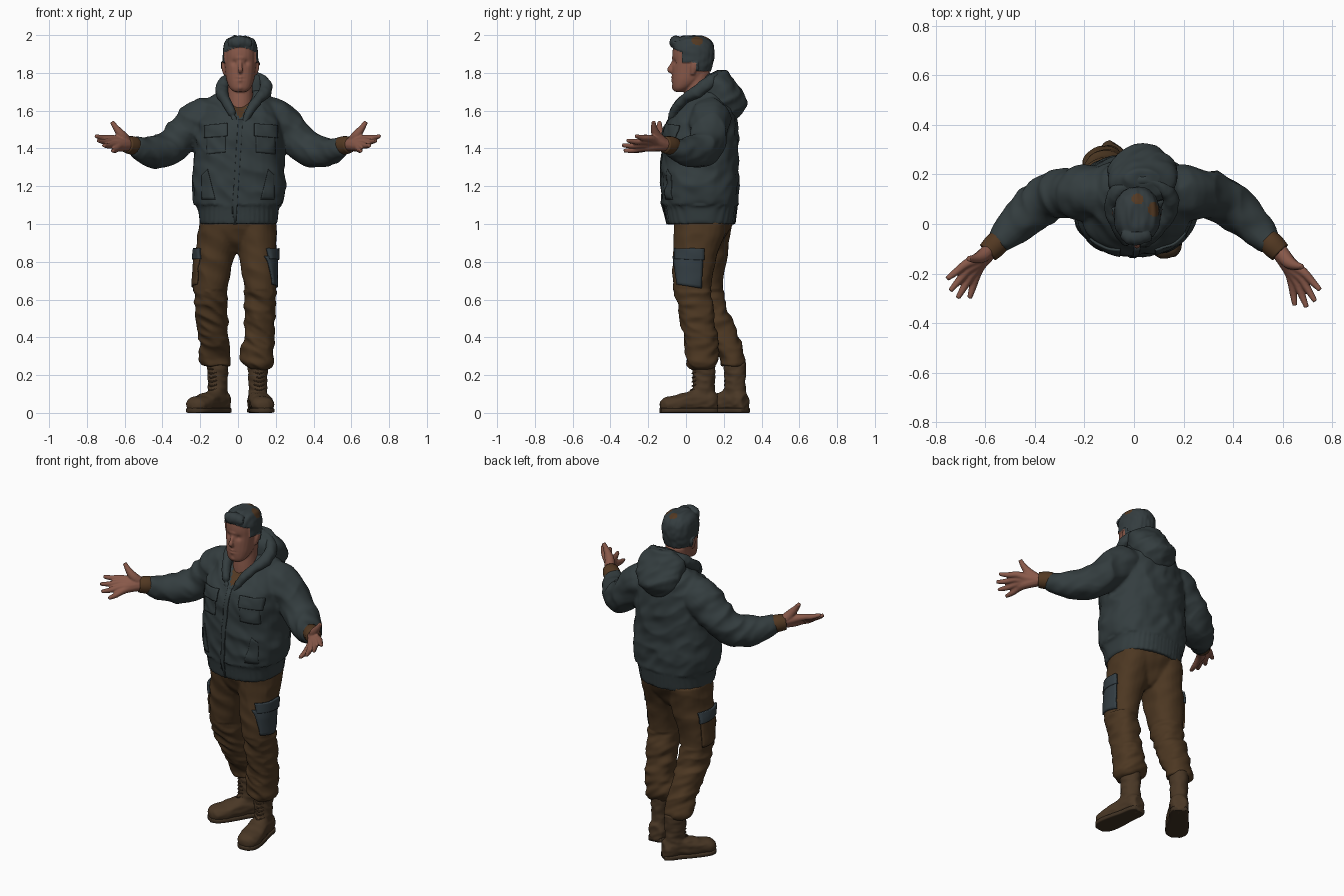
import bpy, bmesh, math
from mathutils import Vector, Matrix, noise
from mathutils.bvhtree import BVHTree

default = bpy.data.objects.get("Cube")
if default:
    bpy.data.objects.remove(default)


def material(name, rgb):
    m = bpy.data.materials.new(name)
    m.use_nodes = True
    m.diffuse_color = (*rgb, 1)
    bsdf = m.node_tree.nodes["Principled BSDF"]
    bsdf.inputs["Base Color"].default_value = (*rgb, 1)
    bsdf.inputs["Roughness"].default_value = 0.8
    return m


SLATE = material("slate cloth", (0.034, 0.047, 0.050))
POCKET = material("blue grey cloth", (0.034, 0.048, 0.057))
BROWN = material("brown trousers", (0.074, 0.039, 0.016))
BOOT = material("boot leather", (0.068, 0.039, 0.019))
SOLE = material("dark sole", (0.052, 0.032, 0.017))
SKIN = material("skin", (0.25, 0.10, 0.068))
RUST = material("rust brown", (0.085, 0.04, 0.016))
HAIR = material("dark hair", (0.034, 0.046, 0.050))


def spline(rows, steps=4):
    """Catmull-Rom interpolation of rows of numbers."""
    out = []
    for i in range(len(rows) - 1):
        a, b, c, d = (rows[max(0, min(len(rows) - 1, i + k))] for k in (-1, 0, 1, 2))
        for s in range(steps):
            t = s / steps
            out.append([q + t / 2 * (r - p + t * (2*p - 5*q + 4*r - e + t * (3*(q - r) + e - p)))
                        for p, q, r, e in zip(a, b, c, d)])
    return out + [list(rows[-1])]


def loft(bm, rows, axis=None, power=2.0, sides=24):
    """Closed skin through rings; axis z or y fixes the ring plane, None follows the path."""
    rows = spline(rows)
    rings = []
    for i, row in enumerate(rows):
        c, r1, r2 = Vector(row[:3]), max(row[3], .002), max(row[-1], .002)
        if axis:
            u, v = Vector((1, 0, 0)), Vector((0, 1, 0) if axis == "z" else (0, 0, 1))
        else:
            t = Vector(rows[min(i + 1, len(rows) - 1)][:3]) - Vector(rows[max(i - 1, 0)][:3])
            side = Vector((0, 0, 1)) if abs(t.normalized().z) < .9 else Vector((0, 1, 0))
            u = t.cross(side).normalized()
            v = u.cross(t).normalized()
        ring = []
        for k in range(sides):
            a = math.tau * k / sides
            f = [math.copysign(abs(w) ** (2 / power), w) for w in (math.cos(a), math.sin(a))]
            ring.append(bm.verts.new(c + u * f[0] * r1 + v * f[1] * r2))
        rings.append(ring)
    faces = [bm.faces.new(rings[0]), bm.faces.new(rings[-1][::-1])]
    for a, b in zip(rings, rings[1:]):
        for k in range(sides):
            n = (k + 1) % sides
            faces.append(bm.faces.new((a[k], b[k], b[n], a[n])))
    bmesh.ops.recalc_face_normals(bm, faces=faces)


def finish(name, bm, mats, voxel=0, smooth=2, fold=None, place=None):
    """Turn a bmesh into a smooth object, fusing its parts when voxel is set."""
    me = bpy.data.meshes.new(name)
    bm.to_mesh(me)
    bm.free()
    ob = bpy.data.objects.new(name, me)
    bpy.context.collection.objects.link(ob)
    if voxel:
        m = ob.modifiers.new("fuse", "REMESH")
        m.mode, m.voxel_size = "VOXEL", voxel
        m = ob.modifiers.new("soften", "SMOOTH")
        m.iterations, m.factor = smooth, 0.5
        dg = bpy.context.evaluated_depsgraph_get()
        me = bpy.data.meshes.new_from_object(ob.evaluated_get(dg))
        ob.modifiers.clear()
        ob.data = me
    if fold:
        moves = [v.normal * fold(v.co) for v in me.vertices]
        for v, d in zip(me.vertices, moves):
            v.co += d
    me.materials.clear()
    for m in mats:
        me.materials.append(m)
    if place:
        me.transform(place)
    for p in me.polygons:
        p.use_smooth = True
    return ob


def patch(name, target, mat, corners, axis, thick, n=10):
    """Cloth plate laid on the target: corners (u, z) seen along the signed axis."""
    tree = BVHTree.FromPolygons([v.co for v in target.data.vertices],
                                [p.vertices for p in target.data.polygons])
    bm = bmesh.new()
    a, b, c, d = (Vector(q) for q in corners)
    grid = []
    for j in range(n + 1):
        for i in range(n + 1):
            u, z = a.lerp(b, i / n).lerp(d.lerp(c, i / n), j / n)
            start = Vector((u, 0, z) if axis.y else (0, u, z)) - axis * 2
            hit = tree.ray_cast(start, axis)[0]
            grid.append(bm.verts.new(hit) if hit else None)
    for j in range(n):
        for i in range(n):
            k = j * (n + 1) + i
            quad = [grid[q] for q in (k, k + 1, k + n + 2, k + n + 1)]
            if all(quad):
                f = bm.faces.new(quad)
                f.normal_update()
                if f.normal.dot(axis) > 0:
                    f.normal_flip()
    ob = finish(name, bm, [mat])
    m = ob.modifiers.new("thickness", "SOLIDIFY")
    m.thickness, m.offset = thick, 1


def crease(p, sx, sz, amount):
    q = Vector((p.x * sx, p.y * sx, (p.z + .5 * p.x) * sz))
    return amount * (1 - 3 * abs(noise.noise(q))) + amount * noise.noise(q * 2.1)


# Jacket: body, hem band and sleeves fused together
bm = bmesh.new()
loft(bm, [(.002, .078, 1.0, .205, .183), (.002, .078, 1.08, .216, .193), (.004, .076, 1.11, .232, .198),
          (.005, .075, 1.2, .245, .202), (.005, .075, 1.35, .238, .202), (.005, .08, 1.5, .228, .193),
          (.008, .1, 1.58, .21, .16), (.012, .128, 1.65, .175, .115), (.02, .145, 1.7, .115, .08)], "z", 2.4, 40)
for s in (-1, 1):
    loft(bm, [(s*.1, .125, 1.575, .09), (s*.2, .125, 1.55, .11), (s*.28, .125, 1.483, .098),
              (s*.355, .1, 1.41, .093), (s*.42, .05, 1.382, .087), (s*.49, -.015, 1.388, .07),
              (s*.555, -.08, 1.412, .046)])
jacket = finish("jacket", bm, [SLATE, RUST], .01, 4,
                lambda p: crease(p, 7, 9, .006) if p.z > 1.1 else .0015 * math.sin(p.x * 250))
for f in jacket.data.polygons:
    c = f.center
    if c.y < .03 and 1.56 < c.z < 1.66 and abs(c.x - .012) < (c.z - 1.55) * .5:
        f.material_index = 1

# Hood lying on the back, and the open collar
bm = bmesh.new()
loft(bm, [(.035, .2, 1.54, .06, .05), (.035, .205, 1.59, .105, .09), (.035, .205, 1.645, .133, .12),
          (.035, .185, 1.71, .142, .105), (.035, .17, 1.77, .125, .075), (.035, .19, 1.812, .07, .03)], "z")
finish("hood", bm, [SLATE], .009, 3, lambda p: crease(p, 8, 12, .005))
bm = bmesh.new()
for s in (-1, 1):
    loft(bm, [(.01 + s*.02, -.085, 1.53, .012), (.013 + s*.05, -.062, 1.6, .021), (.02 + s*.085, -.012, 1.655, .027),
              (.03 + s*.115, .06, 1.7, .033), (.035 + s*.1, .13, 1.755, .032), (.035, .185, 1.785, .03)])
finish("collar", bm, [SLATE], .008, 2, lambda p: crease(p, 12, 12, .003))

# Jacket front: placket, chest pockets with flaps, slanted hand pockets
FRONT = Vector((0, 1, 0))
patch("zip_placket", jacket, SLATE, [(-.035, 1.0), (-.01, 1.0), (.025, 1.55), (0, 1.55)], FRONT, .006)
for s, side in ((-1, "right"), (1, "left")):
    box = lambda a, b, lo, hi: [(.015 + s*a, lo + .01), (.015 + s*b, lo), (.015 + s*b, hi - .01), (.015 + s*a, hi)]
    patch(side + "_chest_pocket", jacket, SLATE, box(.08, .18, 1.37, 1.48), FRONT, .004)
    patch(side + "_chest_flap", jacket, SLATE, box(.07, .19, 1.455, 1.53), FRONT, .009)
    patch(side + "_hand_pocket", jacket, SLATE,
          [(s*.12, 1.13), (s*.19, 1.13), (s*.19, 1.26), (s*.16, 1.29)], FRONT, .003)

# Trousers
bm = bmesh.new()
loft(bm, [(-.005, .085, .85, .06, .06), (0, .085, .9, .13, .11), (0, .088, .95, .19, .135),
          (0, .09, 1.03, .195, .165)], "z")
loft(bm, [(.1, .085, 1.02, .1, .145), (.1, .065, .9, .104, .128), (.108, .04, .78, .094, .11),
          (.118, .033, .66, .084, .1), (.116, .052, .58, .081, .094), (.113, .066, .48, .08, .092),
          (.11, .08, .38, .082, .086), (.103, .085, .3, .094, .084), (.105, .085, .265, .086, .08),
          (.106, .09, .235, .058, .06)], "z", 2.2)
loft(bm, [(-.1, .1, 1.02, .105, .145), (-.11, .1, .9, .106, .13), (-.13, .1, .78, .1, .112),
          (-.146, .1, .66, .089, .097), (-.143, .125, .56, .082, .09), (-.136, .17, .46, .08, .085),
          (-.126, .21, .37, .077, .08), (-.12, .243, .29, .082, .066), (-.117, .243, .25, .074, .06)], "z", 2.2)
trousers = finish("trousers", bm, [BROWN], .009, 3,
                  lambda p: crease(p, 6, 14 if p.z < .65 else 8, .007 if p.z < .65 else .004))

# Thigh pockets
for s, side, y, body in ((1, "left", 0, POCKET), (-1, "right", .08, BROWN)):
    inward = Vector((-s, 0, 0))
    patch(side + "_thigh_pocket", trousers, body, [(y - .045, .68), (y + .08, .66), (y + .09, .83), (y - .065, .83)],
          inward, .009)
    patch(side + "_thigh_flap", trousers, POCKET, [(y - .07, .815), (y + .095, .81), (y + .095, .87), (y - .07, .87)],
          inward, .015)

# Boots: toe along -y, then turned and set under each leg
FOOT = [(0, .075, .05, .037, .045), (0, .045, .062, .05, .06), (0, -.02, .067, .052, .062), (0, -.09, .055, .06, .052),
        (0, -.16, .046, .063, .042), (0, -.205, .042, .053, .036), (0, -.228, .036, .028, .024)]
for side, x, y, turn in (("left", .106, .09, 8), ("right", -.11, .255, -36)):
    place = Matrix.Translation((x, y, 0)) @ Matrix.Rotation(math.radians(turn), 4, "Z")
    bm = bmesh.new()
    loft(bm, FOOT, "y", 2.4)
    loft(bm, [(0, .005, .05, .05, .06), (0, .005, .14, .048, .058), (0, .005, .2, .05, .058),
              (0, .005, .27, .056, .06)], "z")
    finish(side + "_boot", bm, [BOOT], .008, 3, lambda p: crease(p, 12, 22, .003), place)
    bm = bmesh.new()
    loft(bm, [(0, r[1], .013, r[3] + .002, .013) for r in FOOT], "y", 6)
    finish(side + "_sole", bm, [SOLE], 0, place=place)
    bm = bmesh.new()
    for k in range(6):
        z = .12 + .022 * k
        loft(bm, [(-.028, -.042, z + .008, .003), (0, -.057 - .01 * (k == 0), z, .004),
                  (.028, -.042, z + .008, .003)], sides=8)
    finish(side + "_laces", bm, [BOOT], 0, place=place)

# Wrist cuffs and open hands
KNUCKLES = [(.675, -.16, 1.454), (.67, -.185, 1.438), (.656, -.203, 1.42), (.638, -.21, 1.402)]
TIPS = [(.755, -.222, 1.466), (.742, -.27, 1.442), (.712, -.3, 1.416), (.664, -.3, 1.388)]
for s, side, turn, reach in ((-1, "right", 0, 0), (1, "left", -9, .018)):
    wrist = Vector((s*.575, -.1, 1.42))
    place = (Matrix.Translation(wrist + Vector((reach, -reach, 0))) @ Matrix.Rotation(math.radians(turn), 4, "Z")
             @ Matrix.Translation(-wrist))
    bm = bmesh.new()
    loft(bm, [(s*.535, -.06, 1.413, .045), (s*.56, -.085, 1.416, .049), (s*.59, -.115, 1.42, .044)])
    finish(side + "_cuff", bm, [RUST])
    bm = bmesh.new()
    for (kx, ky, kz), (tx, ty, tz) in zip(KNUCKLES, TIPS):
        loft(bm, [(s*.56, -.085, 1.42, .034), (s*.62, (ky - .11) / 2, (kz + 1.42) / 2, .027), (s*kx, ky, kz, .019),
                  (s*(kx + tx) / 2, (ky + ty) / 2, (kz + tz) / 2 - .004, .0155), (s*tx, ty, tz, .01)], sides=12)
    loft(bm, [(s*.58, -.1, 1.425, .03), (s*.612, -.13, 1.465, .027), (s*.643, -.14, 1.505, .018),
              (s*.668, -.14, 1.541, .011)], sides=12)
    finish(side + "_hand", bm, [SKIN], .005, 2, None, place)

# Head: skull, neck, nose, brow, lips, ears and front lock fused, then eyes pressed in
X = .012
bm = bmesh.new()
loft(bm, [(X, -.035, 1.7, .034, .025), (X, -.022, 1.72, .056, .048), (X, .006, 1.76, .073, .08),
          (X, .025, 1.81, .081, .098), (X, .034, 1.86, .086, .104), (X, .036, 1.9, .087, .108),
          (X, .036, 1.94, .083, .103), (X, .036, 1.97, .068, .085), (X, .036, 1.989, .035, .05)], "z", 2.2)
loft(bm, [(X, .07, 1.55, .08, .09), (X, .06, 1.64, .07, .076), (X, .06, 1.72, .066, .066),
          (X, .068, 1.8, .068, .062)], "z")
loft(bm, [(X, -.064, 1.865, .008), (X, -.077, 1.84, .01), (X, -.086, 1.817, .014), (X, -.072, 1.803, .01)], sides=12)
for z, w, y, r in ((1.88, .05, -.062, .014), (1.775, .024, -.074, .007), (1.761, .022, -.073, .008),
                   (1.725, .022, -.06, .017)):
    loft(bm, [(X - w, y + .022, z - .004, r * .7), (X, y, z, r), (X + w, y + .022, z - .004, r * .7)], sides=12)
for s in (-1, 1):
    loft(bm, [(X + s*.082, .035, 1.79, .008, .01), (X + s*.09, .042, 1.825, .009, .018),
              (X + s*.092, .046, 1.855, .008, .015)], "z")
loft(bm, [(-.04, -.036, 1.955, .02), (0, -.054, 1.962, .026), (.06, -.04, 1.955, .022)])


def hairy(p):
    line = 1.935 - 4 * (p.x - X) ** 2 if p.y < -.02 else 1.855 if p.y < .055 else 1.81
    return p.z > line


def head_shape(p):
    eyes = sum(math.exp(-((p.x - X - s*.034)**2 + (p.z - 1.855)**2) / .0002) for s in (-1, 1))
    mouth = math.exp(-((p.z - 1.768) / .004)**2 - ((p.x - X) / .022)**2)
    tufts = .008 + .004 * noise.noise(Vector((p.x * 60, p.y * 15, p.z * 30)))
    return tufts if hairy(p) else -(.009 * eyes + .004 * mouth) * (p.y < 0)


head = finish("head", bm, [SKIN, HAIR, RUST], .0055, 2, head_shape)
for f in head.data.polygons:
    c = f.center
    f.material_index = int(hairy(c))
    if any((c - Vector(q)).length < r for q, r in (((.085, .06, 1.975), .032), ((.015, .1, 1.985), .024))):
        f.material_index = 2
